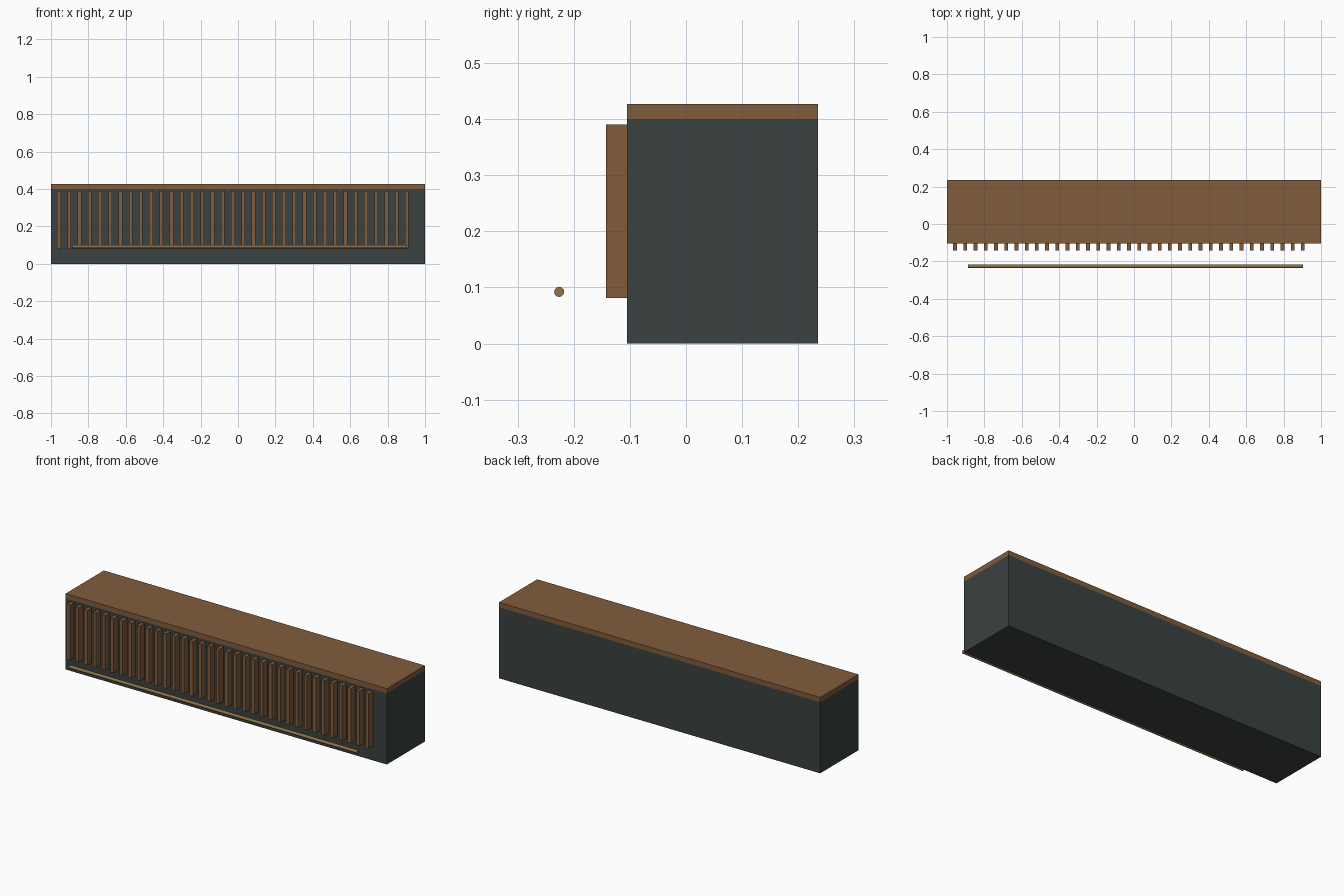
import bpy, math

if "Cube" in bpy.data.objects:
    bpy.data.objects.remove(bpy.data.objects["Cube"])


def material(name, rgb):
    m = bpy.data.materials.new(name)
    m.diffuse_color = (*rgb, 1)
    m.use_nodes = True
    m.node_tree.nodes["Principled BSDF"].inputs["Base Color"].default_value = m.diffuse_color
    return m


CHARCOAL = material("charcoal", (0.042, 0.054, 0.053))
WOOD = material("brown wood", (0.216, 0.107, 0.045))
BRASS = material("brass", (0.27, 0.17, 0.068))


def box(name, lo, hi, mat):
    bpy.ops.mesh.primitive_cube_add(size=1, location=[(a + b) / 2 for a, b in zip(lo, hi)])
    ob = bpy.context.object
    ob.name = name
    ob.scale = [b - a for a, b in zip(lo, hi)]
    bpy.ops.object.transform_apply(location=False, rotation=False, scale=True)
    ob.data.materials.append(mat)
    return ob


# counter body and wooden worktop
box("counter_body", (-1, -0.105, 0), (1, 0.235, 0.4), CHARCOAL)
box("worktop", (-1, -0.105, 0.4), (1, 0.235, 0.427), WOOD)

# row of vertical slats on the front
COUNT, FIRST, PITCH = 35, -0.957, 0.0547
for i in range(COUNT):
    x = FIRST + i * PITCH
    box(f"front_slat_{i + 1}", (x - 0.01, -0.143, 0.081), (x + 0.01, -0.105, 0.39), WOOD)

# foot rail floating in front
bpy.ops.mesh.primitive_cylinder_add(vertices=12, radius=0.009, depth=1.792,
                                    location=(0.008, -0.226, 0.092),
                                    rotation=(0, math.pi / 2, 0))
rail = bpy.context.object
rail.name = "foot_rail"
rail.data.materials.append(BRASS)
bpy.ops.object.shade_smooth_by_angle(angle=math.radians(40))
